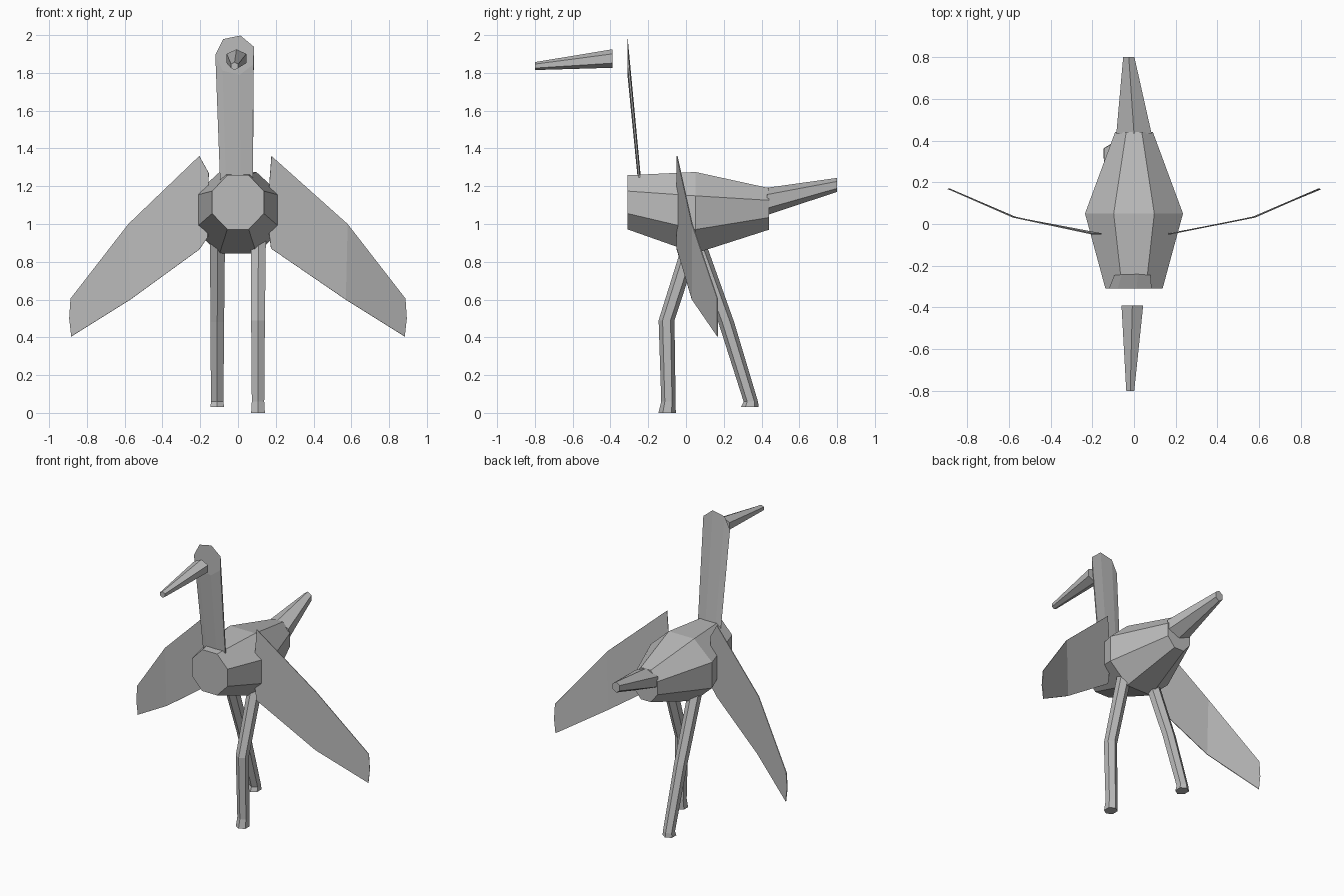
import bpy, bmesh
from math import cos, sin, radians, pi

cube = bpy.data.objects.get("Cube")
if cube:
    bpy.data.objects.remove(cube, do_unlink=True)

GREY = (0.5, 0.5, 0.5, 1)
mat = bpy.data.materials.new("plain_grey")
mat.use_nodes = True
mat.diffuse_color = GREY
mat.node_tree.nodes["Principled BSDF"].inputs["Base Color"].default_value = GREY


def finish(name, bm):
    """Turn a bmesh into a flat shaded grey object."""
    bmesh.ops.recalc_face_normals(bm, faces=bm.faces)
    mesh = bpy.data.meshes.new(name)
    bm.to_mesh(mesh)
    bm.free()
    mesh.materials.append(mat)
    obj = bpy.data.objects.new(name, mesh)
    bpy.context.collection.objects.link(obj)
    return obj


def loft(name, rings, sides, phase, upright=False):
    """Capped tube through rings of (centre, radius x, radius z or y)."""
    bm = bmesh.new()
    loops = []
    for (x, y, z), ra, rb in rings:
        loop = []
        for i in range(sides):
            a = radians(phase) + 2 * pi * i / sides
            u, v = ra * cos(a), rb * sin(a)
            co = (x + u, y + v, z) if upright else (x + u, y, z + v)
            loop.append(bm.verts.new(co))
        loops.append(loop)
    for p, q in zip(loops, loops[1:]):
        for i in range(sides):
            j = (i + 1) % sides
            bm.faces.new((p[i], p[j], q[j], q[i]))
    bm.faces.new(loops[0])
    bm.faces.new(loops[-1])
    return finish(name, bm)


# Octagonal body, widest in the middle
loft("body", [((0, -0.31, 1.115), 0.148, 0.155),
              ((0, 0.05, 1.06), 0.254, 0.233),
              ((0, 0.44, 1.08), 0.098, 0.119)], 8, 22.5)

# Neck: sheared seven-sided tube, almost flat
loft("neck", [((-0.013, -0.31, 1.894), 0.107, 0.107),
              ((-0.003, -0.24, 1.17), 0.09, 0.09)], 7, 76)

# Floating beak and tail
loft("beak", [((-0.018, -0.8, 1.836), 0.022, 0.021),
              ((-0.008, -0.39, 1.876), 0.06, 0.049)], 6, 90)
loft("tail", [((0, 0.43, 1.12), 0.098, 0.072),
              ((-0.025, 0.8, 1.207), 0.031, 0.037)], 6, 90)

# Legs: hip, knee, ankle, and a slightly flared foot
loft("left_leg", [((0.108, 0.045, 0.95), 0.046, 0.046),
                  ((0.106, -0.103, 0.49), 0.042, 0.042),
                  ((0.106, -0.093, 0.06), 0.038, 0.038),
                  ((0.106, -0.1, 0), 0.042, 0.046)], 6, 90, True)
loft("right_leg", [((-0.108, 0.03, 0.98), 0.046, 0.046),
                   ((-0.11, 0.213, 0.48), 0.042, 0.042),
                   ((-0.11, 0.343, 0.06), 0.038, 0.038),
                   ((-0.11, 0.338, 0.03), 0.042, 0.047)], 6, 90, True)


def wing(name, side, root):
    """Thin plate in two bent panels, from root to tip."""
    bm = bmesh.new()

    def points(y, xz):
        return [bm.verts.new((side * x, y, z)) for x, z in xz]

    inner = points(-0.047, root)
    middle = points(0.033, [(0.57, 0.6), (0.58, 1.0)])
    tip = points(0.167, [(0.882, 0.405), (0.893, 0.5), (0.886, 0.605)])
    bm.faces.new(inner + middle)
    bm.faces.new([middle[1], middle[0]] + tip)
    obj = finish(name, bm)
    mod = obj.modifiers.new("thickness", "SOLIDIFY")
    mod.thickness = 0.005
    mod.offset = 0


wing("left_wing", 1, [(0.177, 1.36), (0.165, 1.2), (0.165, 0.95), (0.175, 0.87)])
wing("right_wing", -1, [(0.205, 1.36), (0.155, 1.27), (0.16, 0.93), (0.205, 0.865)])
